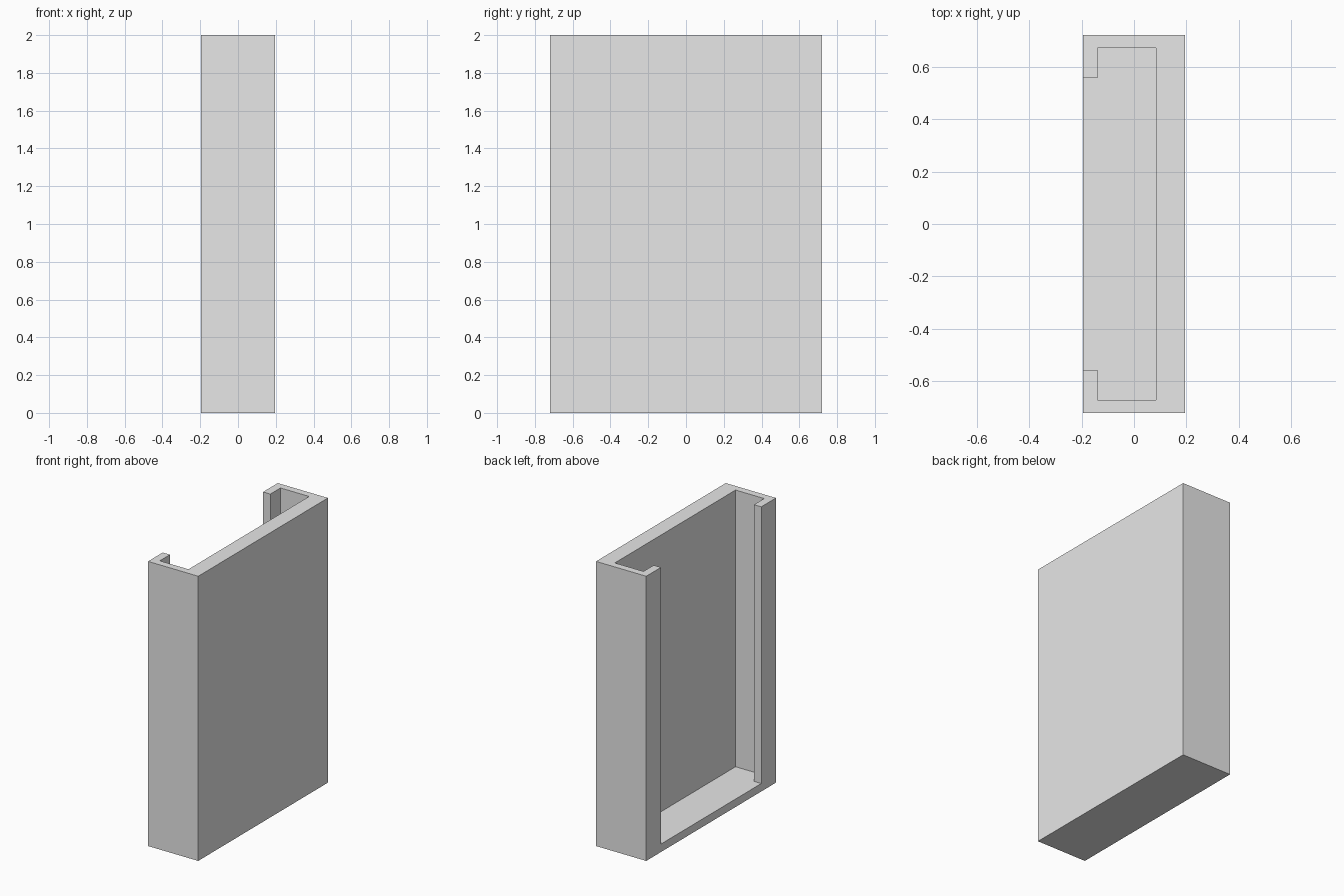
import bpy
import bmesh

if "Cube" in bpy.data.objects:
    bpy.data.objects.remove(bpy.data.objects["Cube"])

X, Y, H = 0.195, 0.72, 2.0          # outer half sizes and height
FLOOR = 0.056                       # floor thickness
INNER_Y, BACK_X = 0.67, 0.084       # cavity limits
LIP_X, LIP_Y = -0.139, 0.557        # lip inner face and slot edge

grey = bpy.data.materials.new("light grey")
grey.diffuse_color = (0.8, 0.8, 0.8, 1)
grey.use_nodes = True
grey.node_tree.nodes["Principled BSDF"].inputs["Base Color"].default_value = grey.diffuse_color


def extrude(bm, outline, z0, z1):
    """Closed prism from a counter-clockwise outline."""
    face = bm.faces.new([bm.verts.new((x, y, z0)) for x, y in outline])
    top = bmesh.ops.extrude_face_region(bm, geom=[face], use_keep_orig=True)["geom"]
    verts = [v for v in top if isinstance(v, bmesh.types.BMVert)]
    bmesh.ops.translate(bm, verts=verts, vec=(0, 0, z1 - z0))
    bmesh.ops.recalc_face_normals(bm, faces=bm.faces)


def prism(name, outline, z0, z1):
    bm = bmesh.new()
    extrude(bm, outline, z0, z1)
    mesh = bpy.data.meshes.new(name)
    bm.to_mesh(mesh)
    bm.free()
    mesh.materials.append(grey)
    obj = bpy.data.objects.new(name, mesh)
    bpy.context.collection.objects.link(obj)
    return obj


# Solid block
housing = prism("housing", [(-X, -Y), (X, -Y), (X, Y), (-X, Y)], 0, H)

# T-shaped channel, open at the top and through the slot between the lips
half = [(-X - 0.1, -LIP_Y), (LIP_X, -LIP_Y), (LIP_X, -INNER_Y), (BACK_X, -INNER_Y)]
channel = half + [(x, -y) for x, y in reversed(half)]
cutter = prism("channel_cutter", channel, FLOOR, H + 0.1)
cutter.hide_render = True
cutter.hide_viewport = True

cut = housing.modifiers.new("channel", "BOOLEAN")
cut.operation = "DIFFERENCE"
cut.solver = "EXACT"
cut.object = cutter
